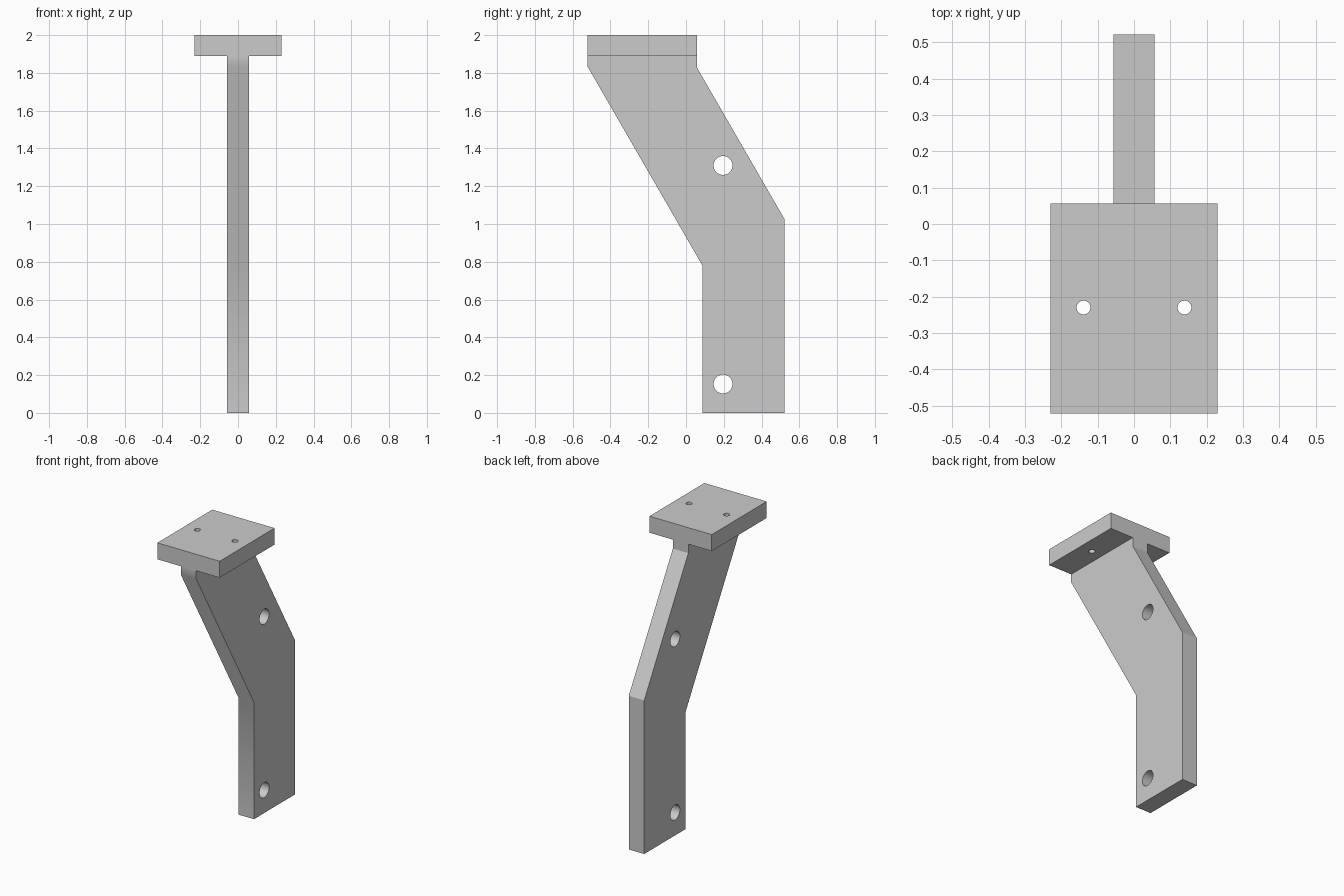
import bpy, bmesh
from math import sin, cos, tau, radians
from mathutils import Matrix

cube = bpy.data.objects.get("Cube")
if cube:
    bpy.data.objects.remove(cube, do_unlink=True)

grey = bpy.data.materials.new("plain grey")
grey.use_nodes = True
GREY = (0.6, 0.6, 0.6, 1)
grey.diffuse_color = GREY
grey.node_tree.nodes["Principled BSDF"].inputs["Base Color"].default_value = GREY


def circle(cx, cy, r, n=40):
    return [(cx + r * cos(tau * i / n), cy + r * sin(tau * i / n)) for i in range(n)]


def drilled_slab(name, outline, holes, thickness, matrix):
    """Extrude a flat outline with round through holes into a solid slab."""
    curve = bpy.data.curves.new(name + "_profile", "CURVE")
    curve.dimensions = "2D"
    curve.fill_mode = "BOTH"
    curve.extrude = thickness / 2
    for loop in [outline] + [circle(*h) for h in holes]:
        spline = curve.splines.new("POLY")
        spline.points.add(len(loop) - 1)
        for point, (x, y) in zip(spline.points, loop):
            point.co = (x, y, 0, 1)
        spline.use_cyclic_u = True
    temp = bpy.data.objects.new(name + "_profile", curve)
    bpy.context.collection.objects.link(temp)
    bpy.context.view_layer.update()
    mesh = bpy.data.meshes.new_from_object(
        temp.evaluated_get(bpy.context.evaluated_depsgraph_get()))
    bpy.data.objects.remove(temp, do_unlink=True)

    # Weld caps to walls and place the slab
    bm = bmesh.new()
    bm.from_mesh(mesh)
    bmesh.ops.remove_doubles(bm, verts=bm.verts, dist=0.0005)
    bm.transform(matrix)
    bmesh.ops.recalc_face_normals(bm, faces=bm.faces)
    bm.to_mesh(mesh)
    bm.free()
    mesh.name = name
    mesh.materials.clear()
    mesh.materials.append(grey)
    obj = bpy.data.objects.new(name, mesh)
    bpy.context.collection.objects.link(obj)
    bpy.ops.object.select_all(action="DESELECT")
    obj.select_set(True)
    bpy.context.view_layer.objects.active = obj
    bpy.ops.object.shade_smooth_by_angle(angle=radians(30))
    return obj


PLATE_BOTTOM, TOP = 1.89, 2.0
FRONT, PLATE_BACK, BACK = -0.522, 0.057, 0.522
THICK = TOP - PLATE_BOTTOM

# Cranked arm, drawn in the side plane (y, z) with two bolt holes
arm_outline = [(0.087, 0), (BACK, 0), (BACK, 1.025), (PLATE_BACK, 1.83),
               (PLATE_BACK, PLATE_BOTTOM), (FRONT, PLATE_BOTTOM),
               (FRONT, 1.835), (0.087, 0.78)]
side_plane = Matrix.Rotation(radians(90), 4, "Z") @ Matrix.Rotation(radians(90), 4, "X")
drilled_slab("arm", arm_outline, [(0.196, 0.153, 0.05), (0.196, 1.31, 0.05)],
             0.114, side_plane)

# Mounting plate on top with a pair of screw holes
W = 0.23
plate_outline = [(-W, FRONT), (W, FRONT), (W, PLATE_BACK), (-W, PLATE_BACK)]
drilled_slab("mounting_plate", plate_outline,
             [(side * 0.139, -0.23, 0.019) for side in (-1, 1)],
             THICK, Matrix.Translation((0, 0, PLATE_BOTTOM + THICK / 2)))
